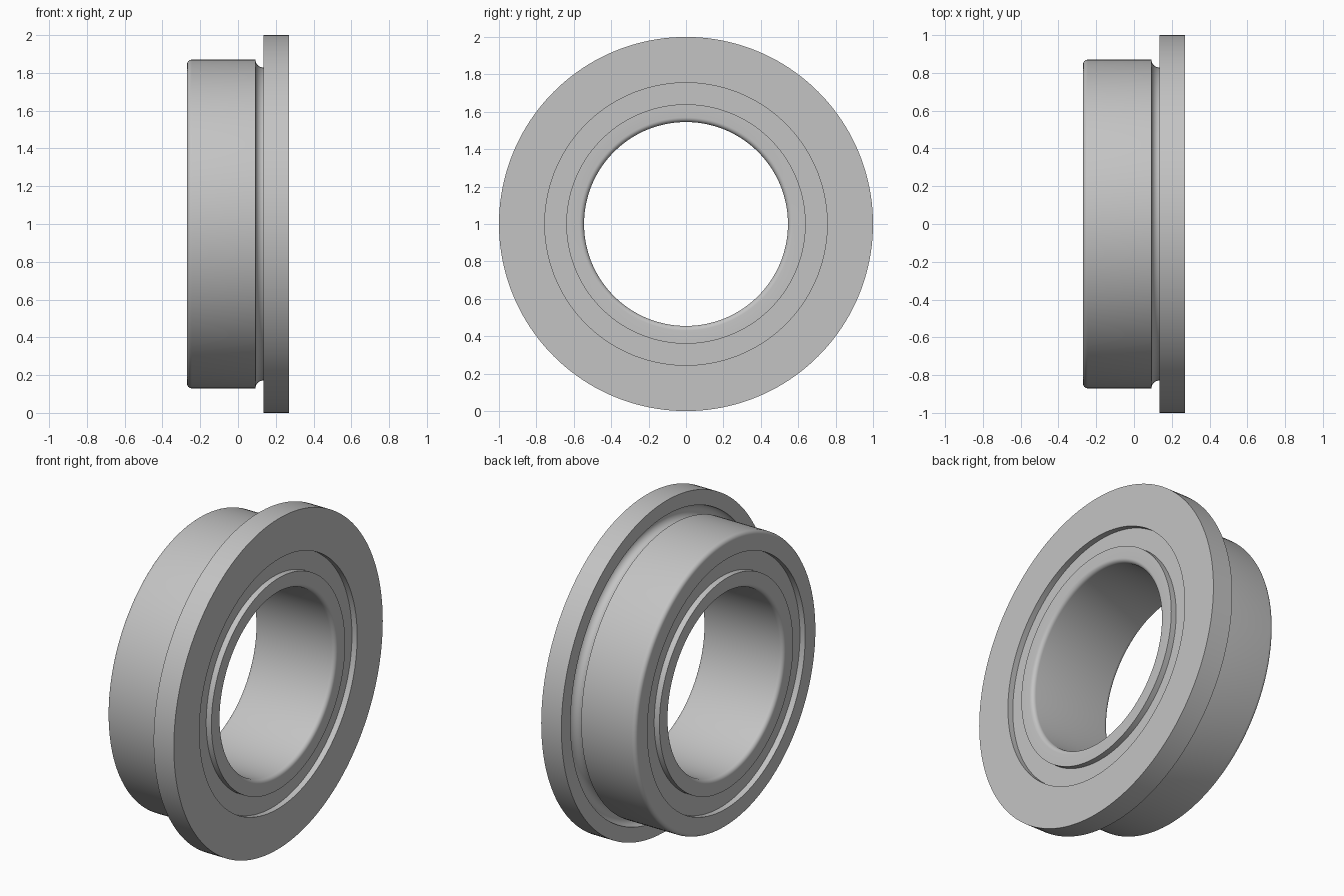
import bpy
import bmesh
from math import cos, sin, pi, radians
from mathutils import Vector

cube = bpy.data.objects.get("Cube")
if cube:
    bpy.data.objects.remove(cube, do_unlink=True)

steel = bpy.data.materials.new("steel grey")
steel.use_nodes = True
colour = (0.55, 0.55, 0.55, 1)
steel.diffuse_color = colour
steel.node_tree.nodes["Principled BSDF"].inputs["Base Color"].default_value = colour

HALF = 0.27          # half the axial width
SEGMENTS = 160


def arc(cx, cr, radius, start, end, steps):
    """Points on an arc in the (axial, radial) plane, angles in degrees."""
    angles = [radians(start + (end - start) * i / steps) for i in range(steps + 1)]
    return [(cx + radius * cos(a), cr + radius * sin(a)) for a in angles]


def lathe(name, profile):
    """Revolve a closed (axial, radial) profile around the x axis."""
    bm = bmesh.new()
    verts = [bm.verts.new((x, 0, r)) for x, r in profile]
    edges = [bm.edges.new((v, verts[i - 1])) for i, v in enumerate(verts)]
    bmesh.ops.spin(bm, geom=verts + edges, cent=Vector((0, 0, 0)), axis=Vector((1, 0, 0)),
                   angle=2 * pi, steps=SEGMENTS, use_merge=True)
    bmesh.ops.remove_doubles(bm, verts=bm.verts, dist=0.00005)
    bmesh.ops.recalc_face_normals(bm, faces=bm.faces)
    mesh = bpy.data.meshes.new(name)
    bm.to_mesh(mesh)
    bm.free()
    mesh.materials.append(steel)
    obj = bpy.data.objects.new(name, mesh)
    obj.location.z = 1
    bpy.context.collection.objects.link(obj)
    bpy.ops.object.select_all(action="DESELECT")
    obj.select_set(True)
    bpy.context.view_layer.objects.active = obj
    bpy.ops.object.shade_smooth_by_angle(angle=radians(30))
    return obj


# Outer ring: flange, round relief groove at its root, rounded free end
fillet = 0.025
lathe("flanged_outer_ring",
      [(HALF, 0.755), (HALF, 1.0), (0.135, 1.0)]
      + arc(0.135, 0.87, 0.042, 90, -180, 24)
      + arc(-HALF + fillet, 0.87 - fillet, fillet, 90, 180, 6)
      + [(-HALF, 0.755)])

# Inner ring: bore with rounded edges
lathe("inner_ring",
      [(-HALF, 0.64), (HALF, 0.64)]
      + arc(HALF - fillet, 0.545 + fillet, fillet, 0, -90, 6)
      + arc(-HALF + fillet, 0.545 + fillet, fillet, -90, -180, 6))

# Recessed shields closing the gap between the rings on both sides
for side, label in ((1, "left"), (-1, "right")):
    outer_x, inner_x = side * (HALF - 0.035), side * (HALF - 0.065)
    lathe(label + "_shield",
          [(outer_x, 0.63), (outer_x, 0.765), (inner_x, 0.765), (inner_x, 0.63)])
